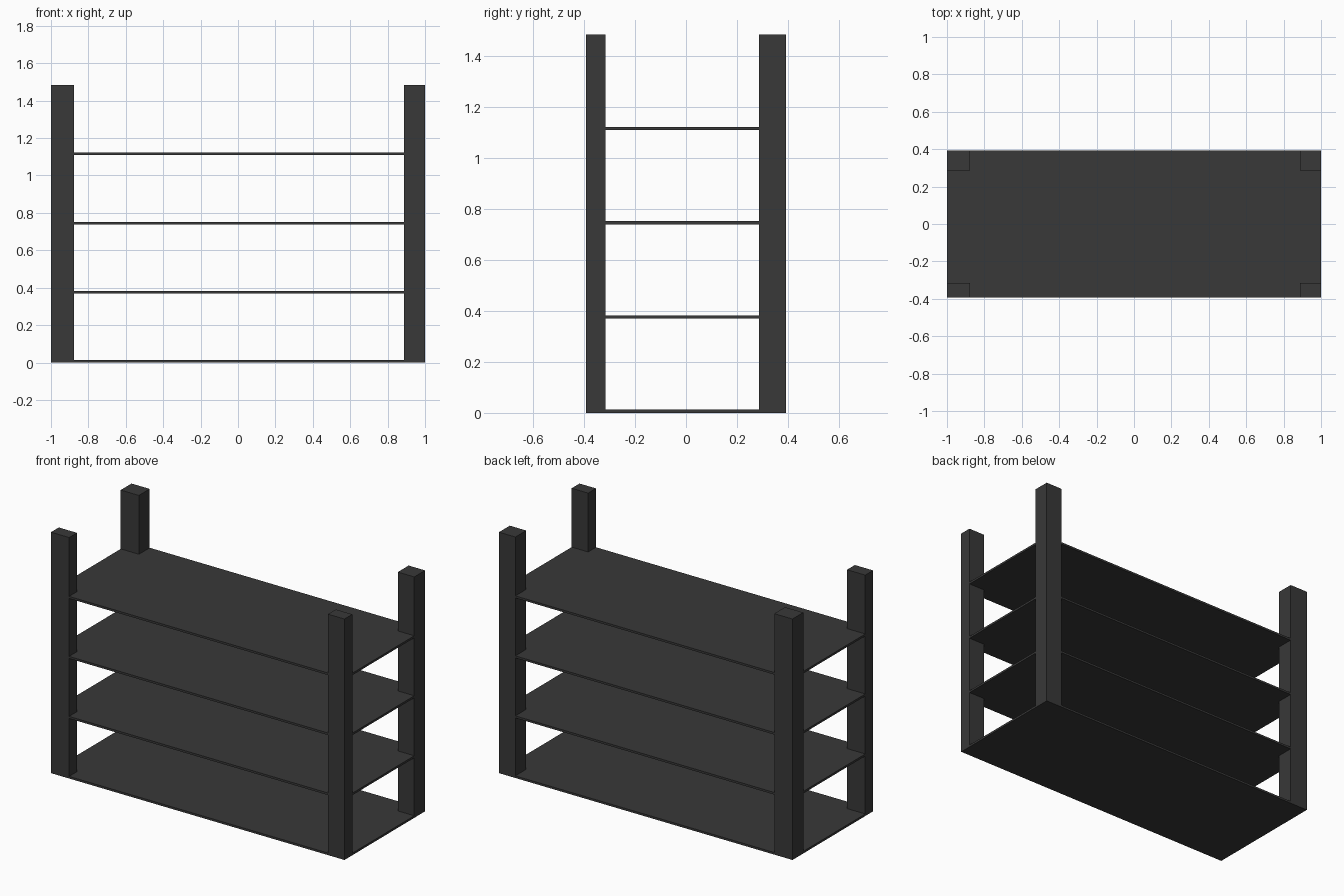
import bpy
import bmesh

if "Cube" in bpy.data.objects:
    bpy.data.objects.remove(bpy.data.objects["Cube"])

HALF_X, HALF_Y, HEIGHT = 1.0, 0.392, 1.484
SHELF_T, SHELF_STEP = 0.013, 0.3695

dark = bpy.data.materials.new("dark_grey")
dark.diffuse_color = (0.04, 0.04, 0.04, 1.0)
dark.use_nodes = True
dark.node_tree.nodes["Principled BSDF"].inputs["Base Color"].default_value = dark.diffuse_color


def box(name, x, y, z):
    """Axis-aligned box from (min, max) ranges."""
    bm = bmesh.new()
    bmesh.ops.create_cube(bm, size=1.0)
    for v in bm.verts:
        v.co = [r[0] if c < 0 else r[1] for c, r in zip(v.co, (x, y, z))]
    mesh = bpy.data.meshes.new(name)
    bm.to_mesh(mesh)
    bm.free()
    mesh.materials.append(dark)
    obj = bpy.data.objects.new(name, mesh)
    bpy.context.collection.objects.link(obj)
    return obj


# Four corner posts: left pair slightly wider, back pair deeper
sides = {"left": (-HALF_X, -0.876), "right": (0.888, HALF_X)}
depths = {"front": (-HALF_Y, -0.316), "back": (0.287, HALF_Y)}
for d_name, y in depths.items():
    for s_name, x in sides.items():
        box(f"{d_name}_{s_name}_post", x, y, (0.0, HEIGHT))

# Four thin shelves, flush with the outer faces of the posts
for i in range(4):
    z = i * SHELF_STEP
    box(f"shelf_{i + 1}", (-HALF_X, HALF_X), (-HALF_Y, HALF_Y), (z, z + SHELF_T))
